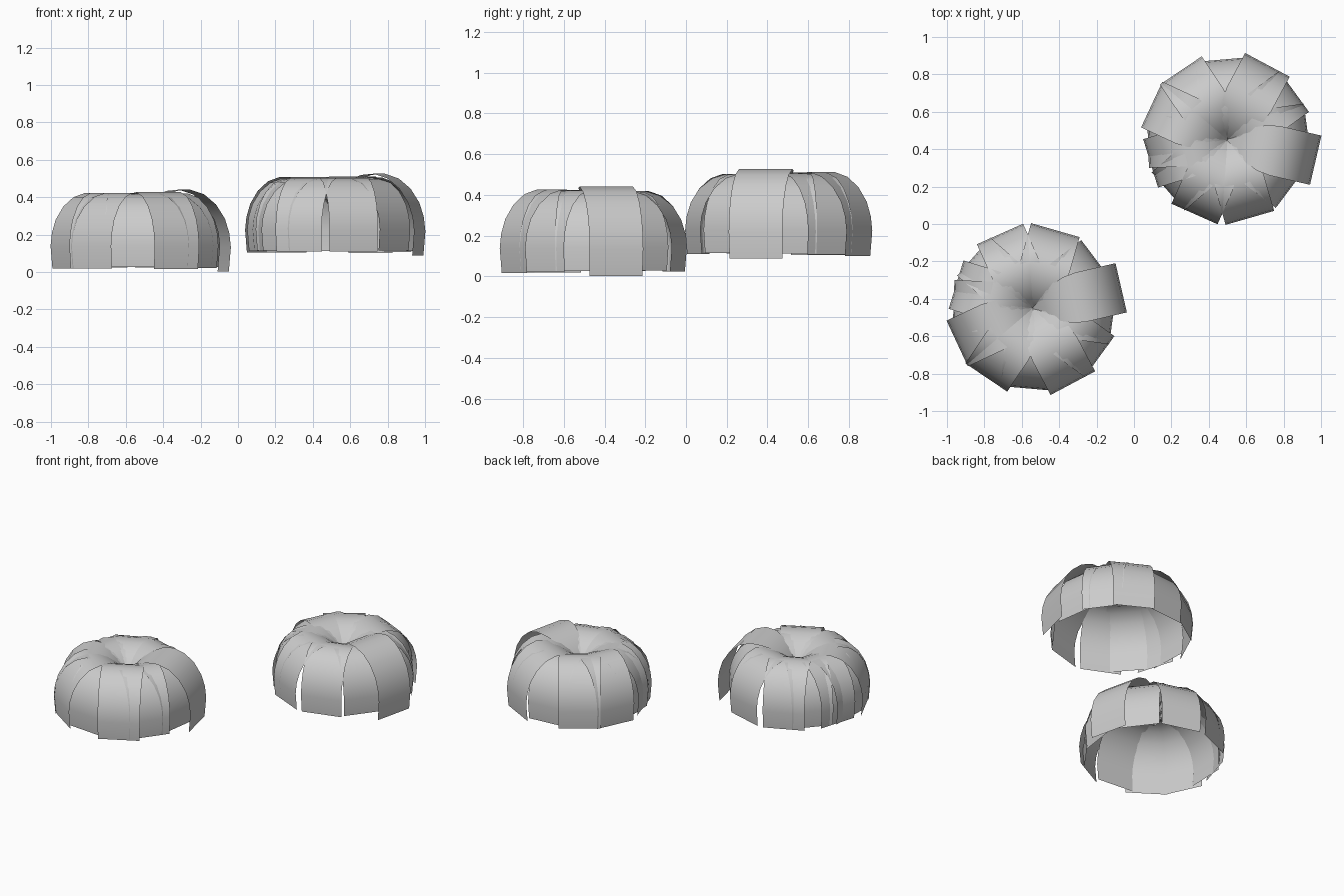
import bpy, math

if "Cube" in bpy.data.objects:
    bpy.data.objects.remove(bpy.data.objects["Cube"])

# petal profile: (distance outward, height, half width)
PROFILE = [(0.0, 0.27, 0.012), (0.03, 0.315, 0.04), (0.07, 0.36, 0.07),
           (0.12, 0.395, 0.10), (0.175, 0.417, 0.125), (0.24, 0.423, 0.135),
           (0.31, 0.40, 0.135), (0.37, 0.35, 0.135), (0.415, 0.28, 0.135),
           (0.437, 0.21, 0.135), (0.445, 0.14, 0.135), (0.435, 0.02, 0.133)]

# (angle in degrees, reach) of each drooping petal
PETALS = [(13, 0.484), (-8, 0.43), (-36, 0.44), (-62, 0.454), (-95, 0.43),
          (-124, 0.447), (-155, 0.447), (178, 0.425), (163, 0.43),
          (139, 0.42), (114, 0.434), (74, 0.434), (37, 0.425)]


def rosette(name, centre, flip):
    verts, faces = [], []
    for ang, reach in PETALS:
        a = math.radians(ang)
        s = reach / 0.445
        c, n = math.cos(a), math.sin(a)
        start = len(verts)
        for t, z, w in PROFILE:
            for side in (-1, 1):
                x = t * s * c - side * w * n
                y = t * s * n + side * w * c
                verts.append((centre[0] + x, centre[1] + flip * y,
                              centre[2] + 0.22 + (z - 0.22) * s))
        for i in range(len(PROFILE) - 1):
            k = start + 2 * i
            f = (k, k + 2, k + 3, k + 1)
            faces.append(f if flip > 0 else f[::-1])
    me = bpy.data.meshes.new(name)
    me.from_pydata(verts, [], faces)
    me.update()
    for p in me.polygons:
        p.use_smooth = True
    ob = bpy.data.objects.new(name, me)
    bpy.context.collection.objects.link(ob)
    return ob


# two mirrored rosettes, the back one slightly raised
rosette("petal_rosette_front", (-0.54, -0.45, 0.0), 1)
rosette("petal_rosette_back", (0.50, 0.45, 0.085), -1)
